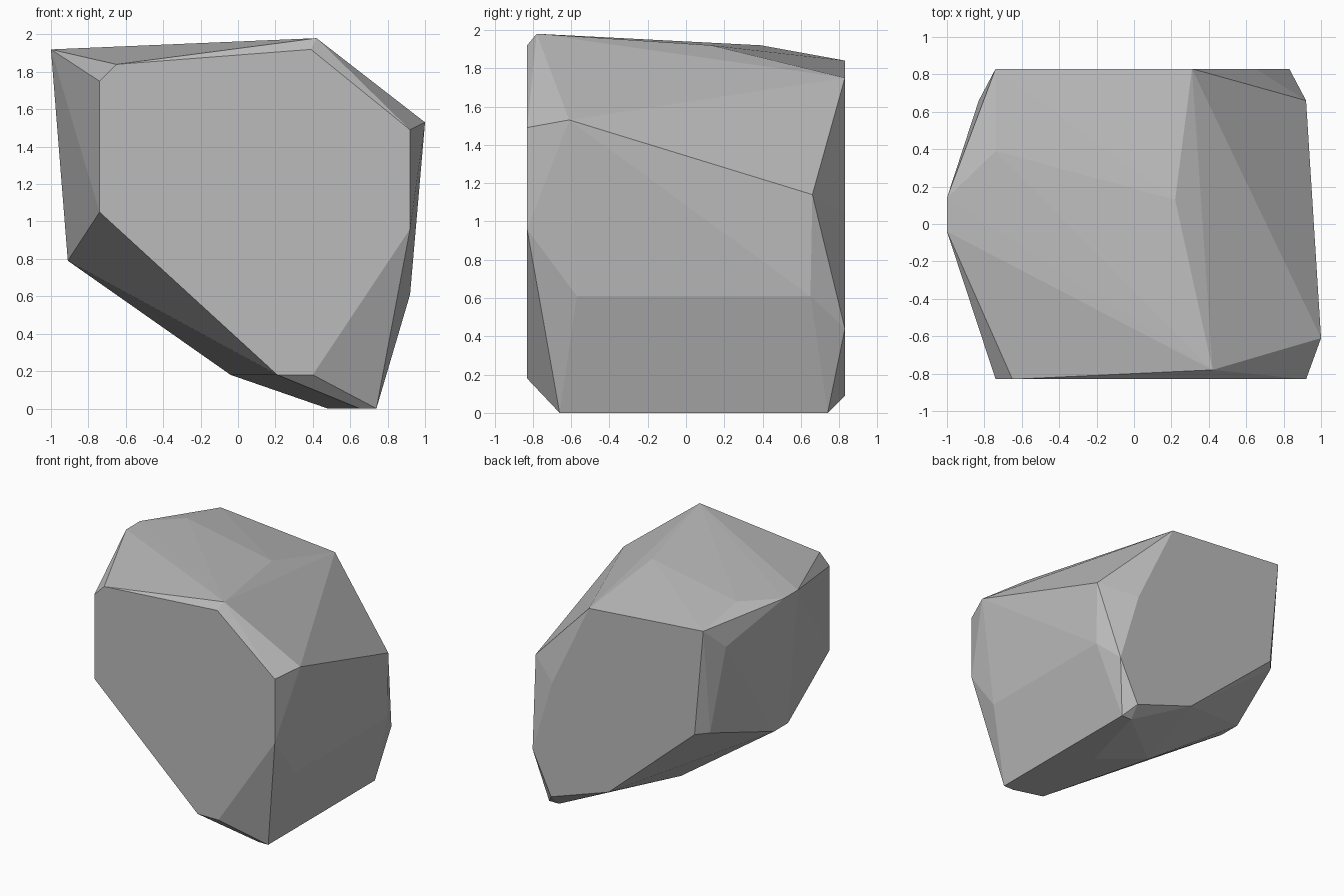
import bpy
import bmesh
import math

cube = bpy.data.objects.get("Cube")
if cube:
    bpy.data.objects.remove(cube, do_unlink=True)


def flat_material(name, value):
    """Plain grey material with matching viewport and render colour."""
    material = bpy.data.materials.new(name)
    material.use_nodes = True
    colour = (value, value, value, 1)
    material.diffuse_color = colour
    shader = material.node_tree.nodes["Principled BSDF"]
    shader.inputs["Base Color"].default_value = colour
    shader.inputs["Roughness"].default_value = 0.9
    return material


def upright_outline(profile, depth):
    """Place an (x, z) outline on an upright plane at the given depth."""
    return [(x, depth, z) for x, z in profile]


def level_outline(profile, height):
    """Place an (x, y) outline on a level plane at the given height."""
    return [(x, y, height) for x, y in profile]


def chiselled_stone(name, corners, material):
    """Wrap the corners in a faceted convex shell with merged flat faces."""
    bm = bmesh.new()
    for corner in corners:
        bm.verts.new(corner)
    hull = bmesh.ops.convex_hull(bm, input=bm.verts[:])
    loose = set(hull["geom_interior"]) | set(hull["geom_unused"])
    bmesh.ops.delete(
        bm,
        geom=[v for v in loose if isinstance(v, bmesh.types.BMVert)],
        context="VERTS",
    )
    bmesh.ops.dissolve_limit(
        bm, angle_limit=math.radians(0.5), verts=bm.verts[:], edges=bm.edges[:]
    )
    bmesh.ops.recalc_face_normals(bm, faces=bm.faces[:])
    mesh = bpy.data.meshes.new(name)
    bm.to_mesh(mesh)
    bm.free()
    mesh.materials.append(material)
    stone = bpy.data.objects.new(name, mesh)
    bpy.context.collection.objects.link(stone)
    return stone


half_depth = 0.83

# Large flat cuts at the front and back
front_cut = [(-.74, 1.75), (-.65, 1.84), (.39, 1.92), (.92, 1.49),
             (.92, .96), (.4, .18), (.21, .18), (-.74, 1.05)]
back_cut = [(-.74, 1.84), (.31, 1.75), (.65, 1.04), (.83, .44),
            (.66, .09), (.13, .27), (-.66, .96)]

# Flat underside, and the corners of the crown
underside = [(.74, -.66), (.65, -.66), (.74, .74), (.65, .74), (.48, .1)]
crown = [(-1, -.04), (-1, .14), (-.74, .39), (.22, .13)]

# Corners that bulge out along the two sides
right_bulge = [(-.91, -.04, .79), (-.91, .14, .79), (-.04, .12, .18),
               (-.83, .66, 1.67), (-.74, .74, .96), (-.82, -.3, 1.9)]
left_bulge = [(.42, -.78, 1.98), (1, -.61, 1.53), (.92, .66, 1.14),
              (.92, -.57, .61), (.92, .65, .61)]

corners = (
    upright_outline(front_cut, -half_depth)
    + upright_outline(back_cut, half_depth)
    + level_outline(underside, 0)
    + level_outline(crown, 1.92)
    + right_bulge
    + left_bulge
)
chiselled_stone("rock", corners, flat_material("stone grey", 0.5))
